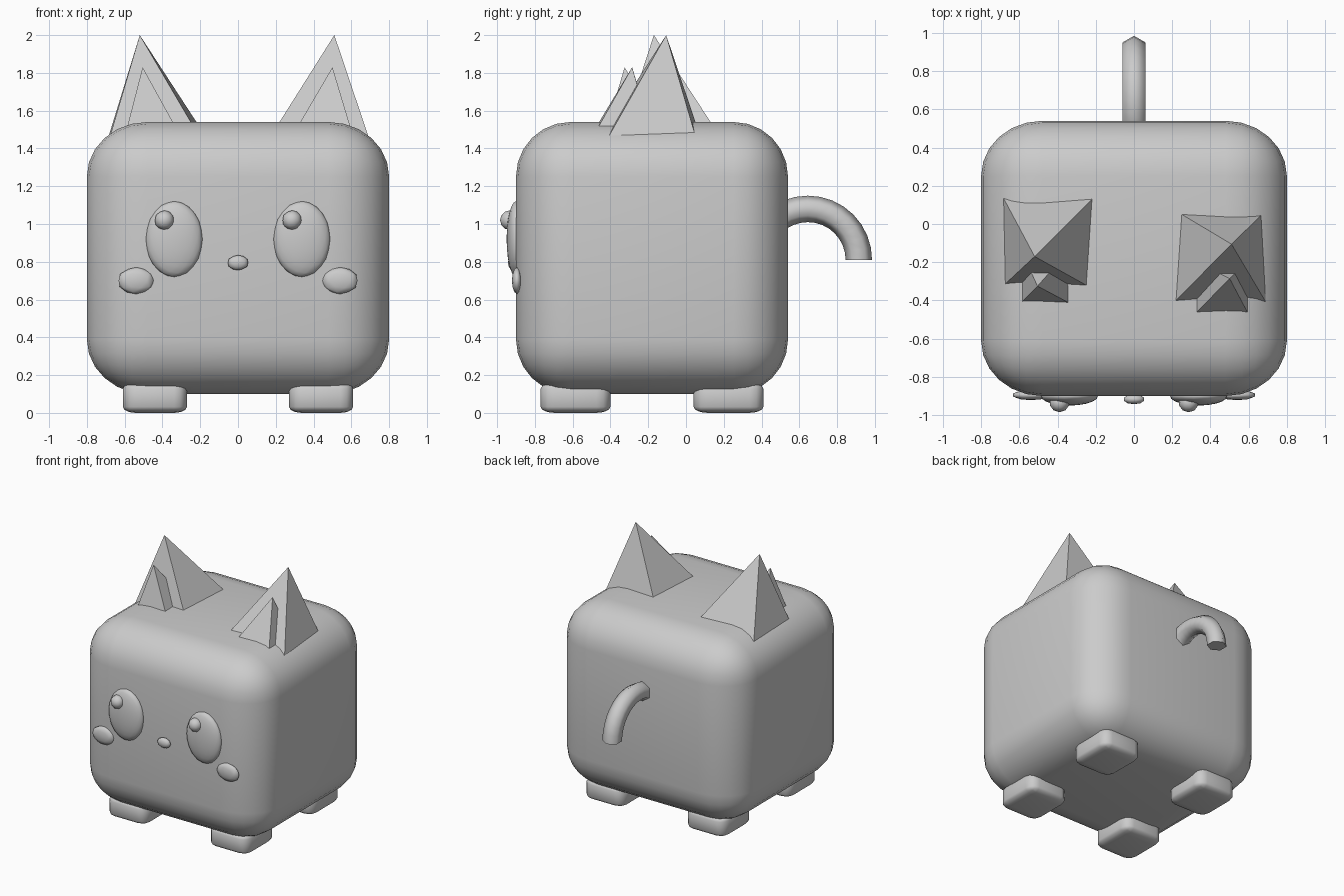
import bpy
import bmesh
from math import cos, sin, pi, radians
from mathutils import Vector

cube = bpy.data.objects.get("Cube")
if cube:
    bpy.data.objects.remove(cube, do_unlink=True)

grey = bpy.data.materials.new("plain grey")
grey.use_nodes = True
COLOUR = (0.6, 0.6, 0.6, 1)
grey.diffuse_color = COLOUR
grey.node_tree.nodes["Principled BSDF"].inputs["Base Color"].default_value = COLOUR


def add_object(name, bm, angle=180):
    """Turn a bmesh into a smooth-shaded grey object."""
    bmesh.ops.recalc_face_normals(bm, faces=bm.faces)
    mesh = bpy.data.meshes.new(name)
    bm.to_mesh(mesh)
    bm.free()
    mesh.materials.append(grey)
    obj = bpy.data.objects.new(name, mesh)
    bpy.context.collection.objects.link(obj)
    bpy.ops.object.select_all(action="DESELECT")
    obj.select_set(True)
    bpy.context.view_layer.objects.active = obj
    bpy.ops.object.shade_smooth_by_angle(angle=radians(angle))
    return obj


def place(bm, centre, half_size):
    bmesh.ops.scale(bm, vec=half_size, verts=bm.verts)
    bmesh.ops.translate(bm, vec=centre, verts=bm.verts)


def rounded_box(name, centre, half_size, bevel, segments):
    bm = bmesh.new()
    bmesh.ops.create_cube(bm, size=2)
    bmesh.ops.bevel(bm, geom=bm.edges[:], offset=bevel, segments=segments,
                    profile=0.5, affect="EDGES")
    place(bm, centre, half_size)
    return add_object(name, bm, 40)


def ellipsoid(name, centre, radii, detail):
    bm = bmesh.new()
    bmesh.ops.create_icosphere(bm, subdivisions=detail, radius=1)
    place(bm, centre, radii)
    return add_object(name, bm)


def pyramid(name, apex, corners, sink):
    """Four-sided ear whose base is pushed down into the head."""
    bm = bmesh.new()
    tip = Vector(apex)
    base = [bm.verts.new(tip + (Vector(c) - tip) * sink) for c in corners]
    top = bm.verts.new(tip)
    for i in range(4):
        bm.faces.new((base[i], base[(i + 1) % 4], top))
    bm.faces.new(base[::-1])
    return add_object(name, bm, 60)


# Body
rounded_box("body", (0, -0.18, 0.82), (0.8, 0.72, 0.72), 0.4, 6)

# Feet, eyes and cheeks on both sides
for side, s in (("left", 1), ("right", -1)):
    for end, y in (("front", -0.585), ("back", 0.225)):
        rounded_box(f"{end}_{side}_foot", (s * 0.44, y, 0.08),
                    (0.17, 0.185, 0.08), 0.4, 3)
    ellipsoid(f"{side}_eye", (s * 0.338, -0.9, 0.92), (0.15, 0.05, 0.2), 3)
    ellipsoid(f"{side}_cheek", (s * 0.54, -0.895, 0.7), (0.097, 0.027, 0.071), 2)
    ellipsoid(f"{side}_eye_sparkle", (s * 0.338 - 0.052, -0.935, 1.02),
              (0.052, 0.05, 0.052), 2)

# Nose
ellipsoid("nose", (0, -0.917, 0.795), (0.056, 0.026, 0.04), 2)

# Ears, each leaning its own way
pyramid("left_ear", (0.51, -0.105, 2),
        [(0.25, 0.05, 1.54), (0.66, 0.04, 1.5),
         (0.685, -0.4, 1.48), (0.22, -0.4, 1.54)], 1.12)
pyramid("right_ear", (-0.52, -0.17, 2),
        [(-0.68, 0.13, 1.48), (-0.22, 0.13, 1.54),
         (-0.25, -0.32, 1.54), (-0.67, -0.31, 1.49)], 1.12)
pyramid("left_inner_ear", (0.5, -0.285, 1.83),
        [(0.33, -0.2, 1.54), (0.59, -0.2, 1.53),
         (0.59, -0.455, 1.53), (0.33, -0.46, 1.54)], 1.08)
pyramid("right_inner_ear", (-0.505, -0.325, 1.83),
        [(-0.585, -0.15, 1.52), (-0.35, -0.15, 1.54),
         (-0.345, -0.41, 1.54), (-0.585, -0.405, 1.52)], 1.08)

# Tail: a six-sided tube bent in a half circle
bm = bmesh.new()
STEPS, SIDES, THICK, BEND = 16, 6, 0.07, 0.27
rings = []
for i in range(STEPS + 1):
    a = pi * i / STEPS
    ring = []
    for k in range(SIDES):
        b = 2 * pi * k / SIDES
        r = BEND + THICK * cos(b)
        ring.append(bm.verts.new((THICK * sin(b), 0.645 + r * cos(a),
                                  0.81 + r * sin(a))))
    rings.append(ring)
for one, two in zip(rings, rings[1:]):
    for k in range(SIDES):
        n = (k + 1) % SIDES
        bm.faces.new((one[k], one[n], two[n], two[k]))
bm.faces.new(rings[0])
bm.faces.new(rings[-1])
add_object("tail", bm, 65)
